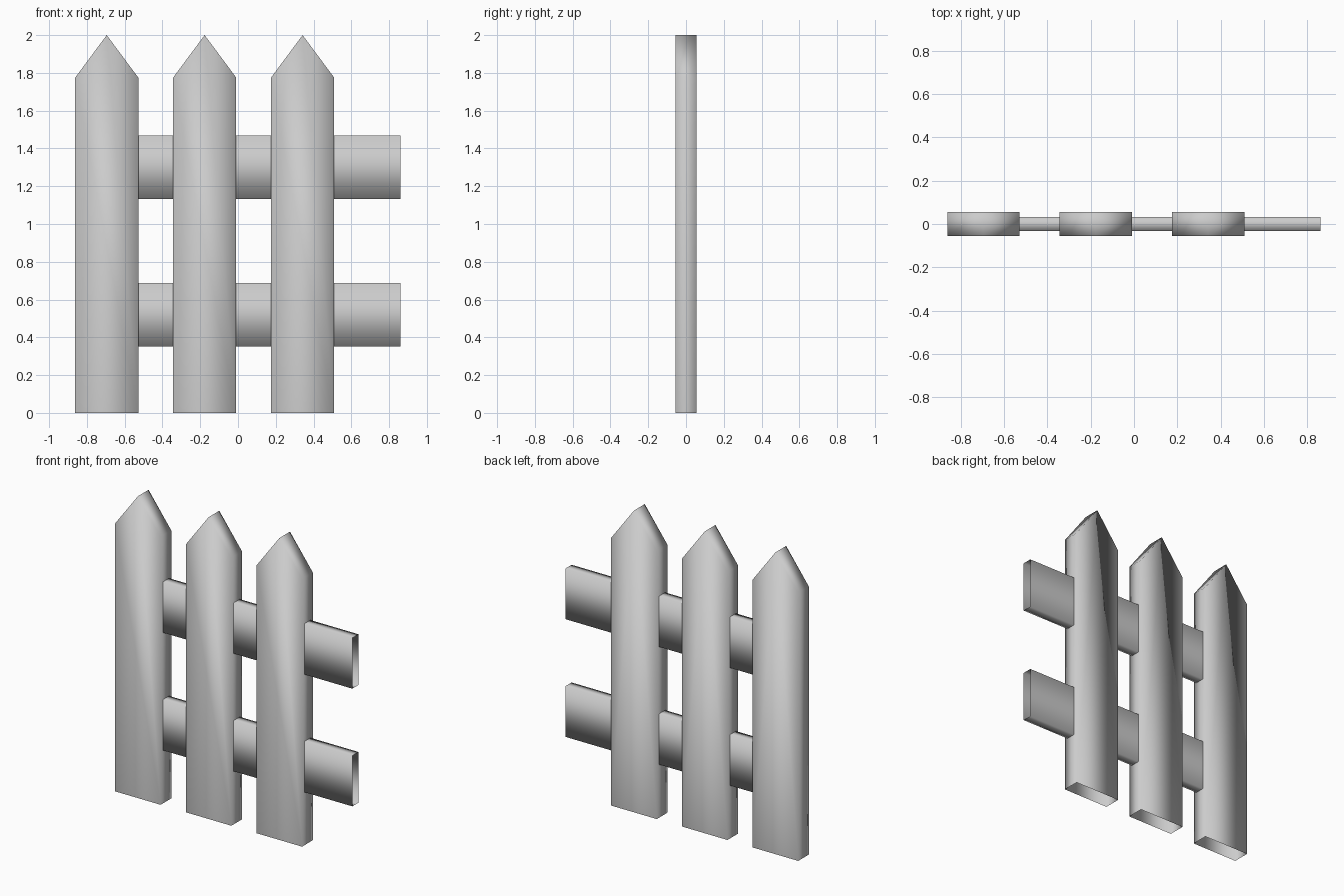
import bpy, bmesh

if "Cube" in bpy.data.objects:
    bpy.data.objects.remove(bpy.data.objects["Cube"])

STEP = 0.5185      # picket spacing
WIDTH = 0.334      # picket and rail board width
FIRST = -0.695     # centre of the leftmost picket


def make_object(name, bm):
    for f in bm.faces:
        f.smooth = True
    mesh = bpy.data.meshes.new(name)
    bm.to_mesh(mesh)
    bm.free()
    obj = bpy.data.objects.new(name, mesh)
    bpy.context.collection.objects.link(obj)
    return obj


def picket(name, x):
    """Pointed board, soft shaded, open underneath."""
    h = WIDTH / 2
    outline = [(-h, 0), (h, 0), (h, 1.775), (0, 2.0), (-h, 1.775)]
    bm = bmesh.new()
    front = [bm.verts.new((px, -0.056, pz)) for px, pz in outline]
    back = [bm.verts.new((px, 0.056, pz)) for px, pz in outline]
    bm.faces.new(front)
    bm.faces.new(back[::-1])
    for i in range(1, 5):          # skips the bottom edge
        j = (i + 1) % 5
        bm.faces.new((front[j], front[i], back[i], back[j]))
    make_object(name, bm).location.x = x


def rail(name, x0, x1, z):
    """Open-ended box tube running along x."""
    h = WIDTH / 2 + 0.001
    section = [(-0.032, -h), (0.032, -h), (0.032, h), (-0.032, h)]
    bm = bmesh.new()
    left = [bm.verts.new((x0, y, dz)) for y, dz in section]
    right = [bm.verts.new((x1, y, dz)) for y, dz in section]
    for i in range(4):
        j = (i + 1) % 4
        bm.faces.new((left[j], right[j], right[i], left[i]))
    bmesh.ops.recalc_face_normals(bm, faces=bm.faces)
    make_object(name, bm).location.z = z


# Three pickets
for n in range(3):
    picket(f"picket_{n + 1}", FIRST + n * STEP)

# Two rails from the centre of the first picket to the open right end
rail("lower_rail", FIRST, 0.861, 0.52)
rail("upper_rail", FIRST, 0.861, 1.30)
